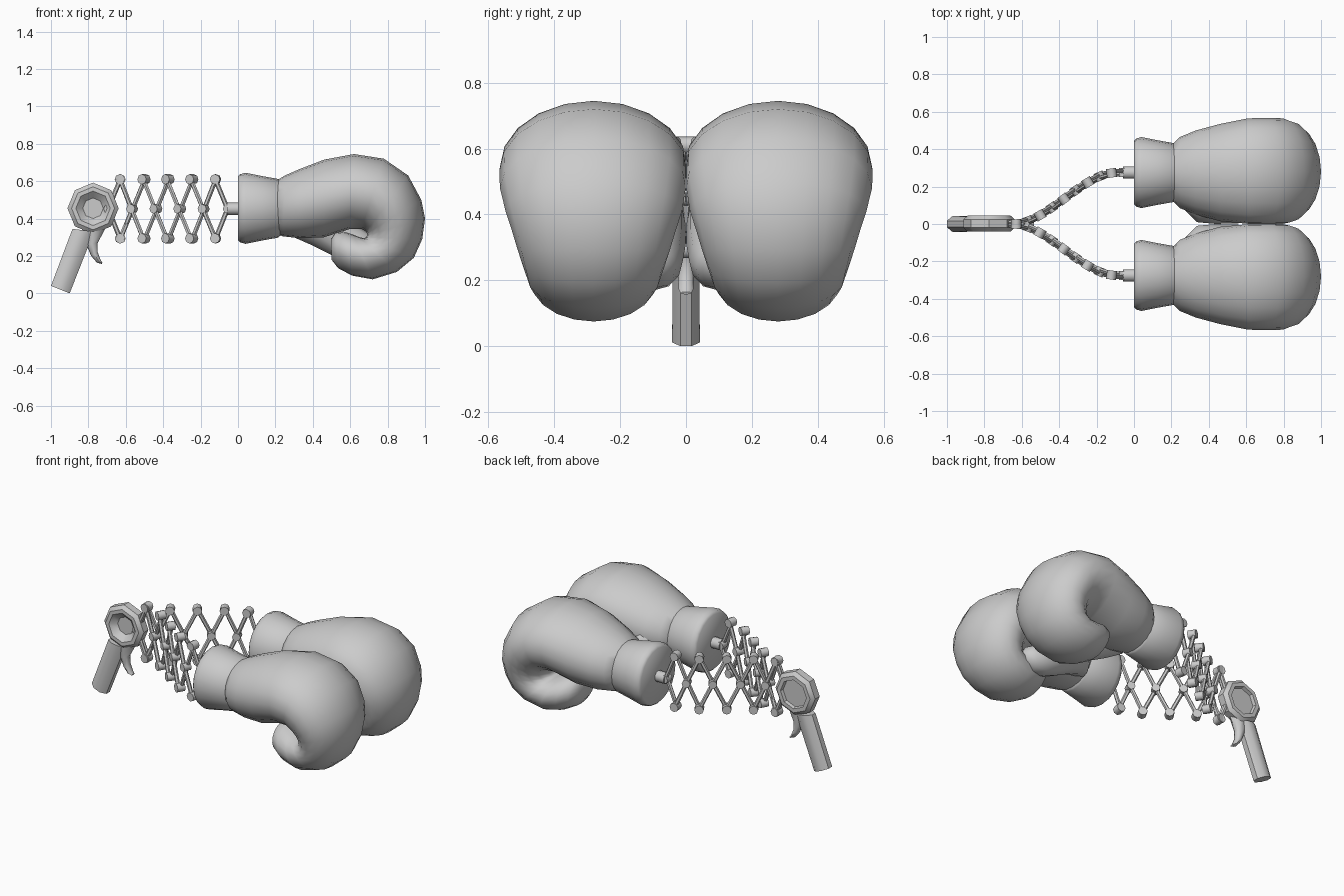
import bpy, bmesh, math
from mathutils import Vector, Matrix

if "Cube" in bpy.data.objects:
    bpy.data.objects.remove(bpy.data.objects["Cube"])


def finish(bm, name, angle=50):
    bmesh.ops.recalc_face_normals(bm, faces=bm.faces)
    me = bpy.data.meshes.new(name)
    bm.to_mesh(me)
    bm.free()
    me.shade_smooth()
    me.set_sharp_from_angle(angle=math.radians(angle))
    ob = bpy.data.objects.new(name, me)
    bpy.context.collection.objects.link(ob)
    return ob


def loft(name, sections, side=1, segs=16, turn=0.0, angle=50, clamp=False):
    """Skin elliptical rings; section = (x1, z1, x2, z2, y centre, half width)."""
    bm = bmesh.new()
    rings = []
    k = 1 / math.cos(turn)
    for x1, z1, x2, z2, yc, w in sections:
        a, b = Vector((x1, 0, z1)), Vector((x2, 0, z2))
        mid, half = (a + b) / 2, (a - b) / 2
        ring = []
        for i in range(segs):
            t = turn + 2 * math.pi * i / segs
            p = mid + half * math.cos(t) * k
            y = yc + w * math.sin(t) * k
            if clamp:
                y = max(y, 0.001)
            ring.append(bm.verts.new((p.x, side * y, p.z)))
        rings.append(ring)
    for r, q in zip(rings, rings[1:]):
        for i in range(segs):
            j = (i + 1) % segs
            bm.faces.new((r[i], r[j], q[j], q[i]))
    bm.faces.new(rings[0])
    bm.faces.new(rings[-1])
    return finish(bm, name, angle)


def rod(bm, p, q, r, segs):
    p, q = Vector(p), Vector(q)
    d = q - p
    m = Matrix.Translation((p + q) / 2) @ d.to_track_quat('Z', 'Y').to_matrix().to_4x4()
    bmesh.ops.create_cone(bm, cap_ends=True, segments=segs, radius1=r, radius2=r,
                          depth=d.length, matrix=m)


# octagonal ring head with recessed faces, turned about the y axis
bm = bmesh.new()
prof = [(0, -.005), (.055, -.005), (.092, -.04), (.115, -.04), (.137, -.02), (.137, .025),
        (.115, .045), (.09, .045), (.085, .025), (0, .025)]
vs = [bm.verts.new((r, y, 0)) for r, y in prof]
es = [bm.edges.new(e) for e in zip(vs, vs[1:])]
bmesh.ops.spin(bm, geom=vs + es, cent=(0, 0, 0), axis=(0, 1, 0), angle=2 * math.pi,
               steps=8, use_merge=True)
bmesh.ops.remove_doubles(bm, verts=bm.verts, dist=.0005)
bmesh.ops.translate(bm, verts=bm.verts, vec=(-.775, 0, .455))
finish(bm, "grip_ring", 40)

# grip and trigger
loft("grip", [(-1, .04, -.9, 0, 0, .042), (-.885, .345, -.77, .33, 0, .04)],
     segs=8, turn=math.pi / 8)
loft("trigger", [(-.84, .34, -.71, .345, 0, .032), (-.81, .26, -.75, .27, 0, .028),
                 (-.785, .20, -.75, .22, 0, .025), (-.755, .165, -.735, .18, 0, .022),
                 (-.728, .157, -.725, .165, 0, .016)], segs=8)

# glove cross-sections: back of hand to palm, curling round to the fingertips
C = .28
BODY = [(.20, .60, .20, .32, .275, .145), (.25, .63, .24, .305, .275, .19),
        (.33, .665, .33, .295, .275, .225), (.46, .715, .46, .30, .275, .26),
        (.62, .745, .60, .345, C, .285), (.78, .72, .66, .345, C, .287),
        (.91, .63, .685, .33, C, .285), (.98, .50, .69, .32, C, .268),
        (1.0, .40, .69, .31, C, .25), (.985, .29, .685, .30, C, .232),
        (.94, .19, .675, .295, C, .215), (.85, .115, .65, .30, C, .203),
        (.72, .075, .615, .315, C, .19), (.61, .095, .565, .33, C, .17),
        (.535, .135, .52, .325, C, .135), (.50, .18, .497, .29, C, .08)]
THUMB = [(.29, .54, .23, .33, .17, .08), (.36, .53, .31, .295, .12, .11),
         (.47, .48, .39, .26, .10, .10), (.57, .40, .50, .205, .095, .093),
         (.66, .345, .59, .17, .095, .085), (.72, .31, .67, .175, .10, .07),
         (.745, .27, .725, .21, .105, .035)]
CUFF = [(0, .17), (.012, .182), (.04, .19), (.13, .172), (.215, .157), (.228, .145)]


def arm_y(x):
    t = min(max((x + .65) / .56, 0), 1)
    return .275 * t * t * (3 - 2 * t)


for side, tag in ((-1, "front"), (1, "back")):
    loft("glove_" + tag, BODY, side, 20, clamp=True)
    loft("thumb_" + tag, THUMB, side, 12, clamp=True)
    loft("cuff_" + tag, [(x, .455 + r, x, .455 - r, .275, r) for x, r in CUFF], side, 20)

    # stub joining the arm to the cuff
    bm = bmesh.new()
    rod(bm, (-.06, side * .275, .452), (.01, side * .275, .452), .034, 10)
    finish(bm, "stub_" + tag)

    # scissor lattice: crossed links with pins, following an S curve in plan
    bm = bmesh.new()
    step, x0, zm, h = .1275, -.63, .452, .158

    def node(x, dz, off):
        t = Vector((.02, arm_y(x + .01) - arm_y(x - .01), 0)).normalized()
        return Vector((x - t.y * off, side * (arm_y(x) + t.x * off), zm + dz))

    for i in range(-1, 5):
        xa, xb = x0 + i * step, x0 + (i + 1) * step
        xm = (xa + xb) / 2
        for s in (-1, 1):
            o = s * .009
            if i >= 0:
                rod(bm, node(xa, s * h, o), node(xm, 0, o), .0125, 6)
                rod(bm, node(xa, s * h, -.024), node(xa, s * h, .024), .027, 8)
            if i < 4:
                rod(bm, node(xm, 0, o), node(xb, -s * h, o), .0125, 6)
        rod(bm, node(xm, 0, -.024), node(xm, 0, .024), .025, 8)
    finish(bm, "scissor_arm_" + tag)
